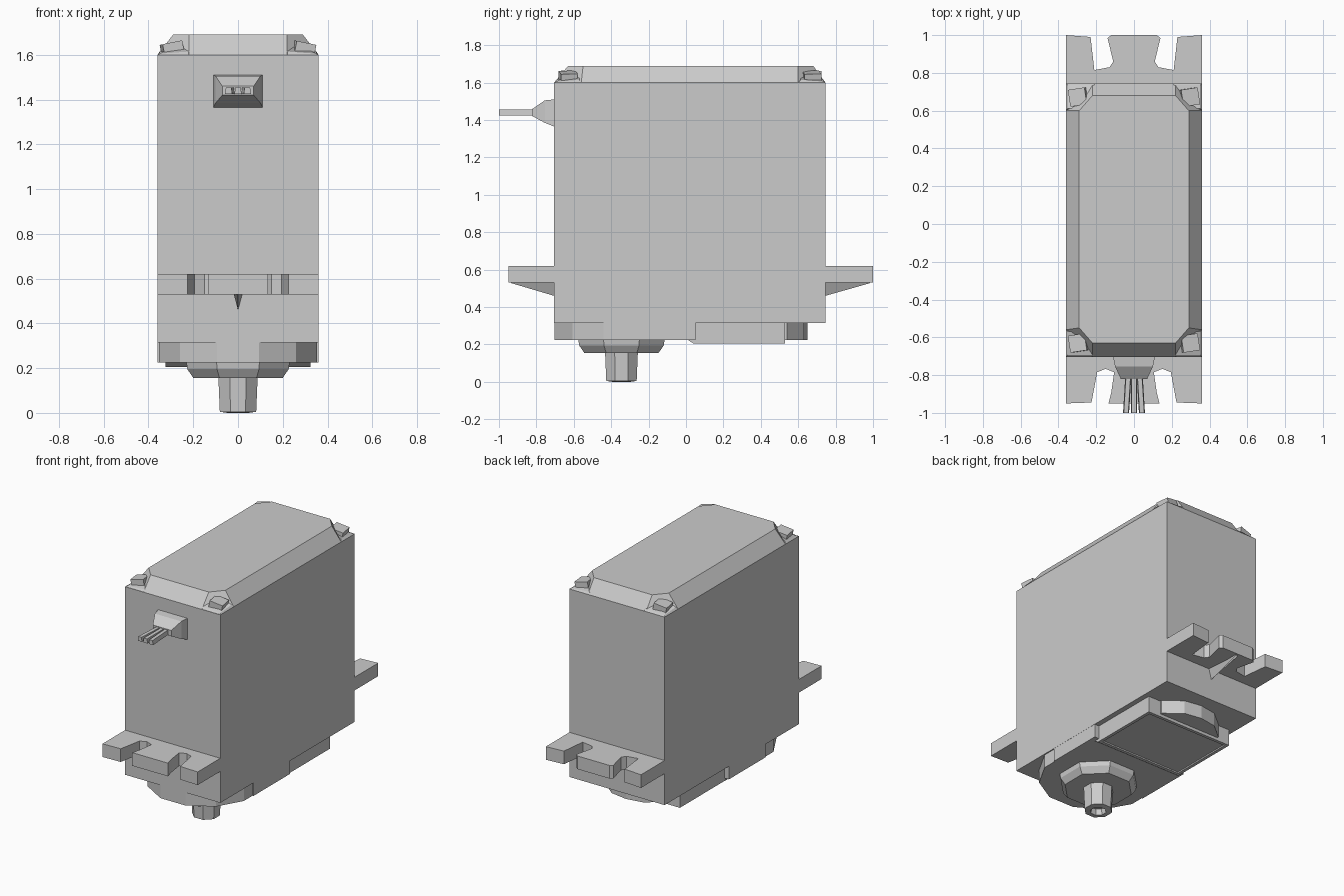
import bpy, bmesh, math
from mathutils import Matrix, Vector

cube = bpy.data.objects.get("Cube")
if cube:
    bpy.data.objects.remove(cube, do_unlink=True)

grey = bpy.data.materials.new("plain grey")
grey.use_nodes = True
GREY = (0.6, 0.6, 0.6, 1)
grey.diffuse_color = GREY
grey.node_tree.nodes["Principled BSDF"].inputs["Base Color"].default_value = GREY


def finish(name, bm):
    bmesh.ops.recalc_face_normals(bm, faces=bm.faces)
    mesh = bpy.data.meshes.new(name)
    bm.to_mesh(mesh)
    bm.free()
    obj = bpy.data.objects.new(name, mesh)
    bpy.context.collection.objects.link(obj)
    mesh.materials.append(grey)
    return obj


def loft(name, rings, open_end=False):
    """Skin a list of matching point rings and cap both ends."""
    bm = bmesh.new()
    loops = [[bm.verts.new(p) for p in ring] for ring in rings]
    for a, b in zip(loops, loops[1:]):
        for i in range(len(a)):
            j = (i + 1) % len(a)
            bm.faces.new((a[i], a[j], b[j], b[i]))
    bm.faces.new(loops[0])
    bm.faces.new(loops[-1])
    return finish(name, bm)


def rect(x, y0, y1, z):
    return [(-x, y0, z), (x, y0, z), (x, y1, z), (-x, y1, z)]


def box(name, x, y0, y1, z0, z1):
    return loft(name, [rect(x, y0, y1, z0), rect(x, y0, y1, z1)])


def prism(name, outline, z0, z1):
    return loft(name, [[(x, y, z) for x, y in outline] for z in (z0, z1)])


def cut_rect(x, y0, y1, cx, fy, by, z):
    """Rectangle with its four corners cut off."""
    return [(-cx, y0, z), (cx, y0, z), (x, fy, z), (x, by, z),
            (cx, y1, z), (-cx, y1, z), (-x, by, z), (-x, fy, z)]


def ring(r, z, n, cy=-0.345, ry=None):
    ry = ry or r
    return [(r * math.cos(math.tau * (i + .5) / n), cy + ry * math.sin(math.tau * (i + .5) / n), z)
            for i in range(n)]


W, FRONT, BACK = 0.36, -0.705, 0.745

# Case and chamfered cover with cut corners
box("case", W, FRONT, BACK, 0.315, 1.6)
loft("cover", [cut_rect(W, FRONT, BACK, 0.22, -0.56, 0.6, 1.6),
               cut_rect(0.29, -0.63, 0.68, 0.22, -0.55, 0.6, 1.69)])

# Corner screws, each in a low sloping seat
for sx, side in ((-1, "right"), (1, "left")):
    for y, sy, end in ((-0.63, -1, "front"), (0.672, 1, "back")):
        loft(f"{end}_{side}_screw_seat", [
            [(sx * a, y + sy * b, 1.6) for a, b in ((.2, -.07), (.36, -.07), (.36, .073), (.2, .073))],
            [(sx * a, y + sy * b, z) for a, b, z in
             ((.215, -.06, 1.67), (.35, -.06, 1.615), (.35, .063, 1.605), (.215, .063, 1.615))]])
        bm = bmesh.new()
        bmesh.ops.create_cube(bm, size=1, matrix=Matrix.Translation((sx * 0.295, y, 1.63))
                              @ Matrix.Rotation(sx * 0.2, 4, 'Y') @ Matrix.Rotation(0.15, 4, 'Z')
                              @ Matrix.Diagonal((0.09, 0.09, 0.05, 1)))
        finish(f"{end}_{side}_screw", bm)

# Mounting ears with two open slots each, and a rib beneath
ears = (("back", [(0, 1), (.12, 1), (.14, .985), (.11, .86), (.13, .83), (.21, .815), (.23, .99), (W, 1)], 0.72),
        ("front", [(0, -.95), (.135, -.95), (.12, -.89), (.105, -.785), (.15, -.767), (.195, -.785),
                   (.225, -.945), (W, -.95)], -0.68))
for end, half, root in ears:
    outline = [(-x, y) for x, y in reversed(half[1:])] + half + [(W, root), (-W, root)]
    prism(f"{end}_mounting_ear", outline, 0.53, 0.62)
    tip = 0.985 if root > 0 else -0.935
    wall = BACK if root > 0 else FRONT
    loft(f"{end}_ear_rib", [
        [(-.02, wall, .535), (.02, wall, .535), (0, wall, .46)],
        [(-.02, tip, .535), (.02, tip, .535), (0, tip, .528)]])

# Cable grip and three wires


def upright(x, y, z0, z1):
    return [(-x, y, z0), (x, y, z0), (x, y, z1), (-x, y, z1)]


loft("cable_grip", [upright(.11, FRONT + .02, 1.365, 1.51), upright(.11, FRONT, 1.365, 1.51),
                    upright(.1, -.755, 1.385, 1.505), upright(.07, -.82, 1.42, 1.46)])
for i, name in enumerate(("right_wire", "middle_wire", "left_wire")):
    x0, x1 = (i - 1) * 0.03, (i - 1) * 0.042
    loft(name, [[(x + dx, y, z) for dx, z in ((-.016, 1.425), (.016, 1.425), (.012, 1.455), (-.012, 1.455))]
                for x, y in ((x0, -.8), (x1, -1))])

# Stepped gearbox: faceted round end, plate and rounded tail
loft("gearbox_round", [ring(.365, .315, 12, ry=.37), ring(.365, .225, 12, ry=.37)])
box("gearbox_block", W - .001, -.345, 0.05, .225, .32)
box("gearbox_rear", .325, 0, .53, .225, .32)
tail = [(-.23, .5), (.23, .5), (.23, .54), (.12, .63), (0, .65), (-.12, .63), (-.23, .54)]
prism("gearbox_tail", tail, .225, .32)

# Cover plate with a shallow recessed panel
bm = bmesh.new()
bottom = [bm.verts.new(p) for p in rect(.325, .04, .53, .205)]
top = [bm.verts.new(p) for p in rect(.325, 0, .53, .23)]
for i in range(4):
    j = (i + 1) % 4
    bm.faces.new((bottom[i], bottom[j], top[j], top[i]))
bm.faces.new(top)
panel = bm.faces.new(bottom)
bmesh.ops.recalc_face_normals(bm, faces=bm.faces)
bmesh.ops.inset_individual(bm, faces=[panel], thickness=.03)
bmesh.ops.inset_individual(bm, faces=[panel], thickness=.002, depth=-.008)
finish("cover_plate", bm)

# Output boss and tapered shaft with a hollow tip
loft("output_boss", [ring(.25, .23, 8), ring(.245, .195, 8), ring(.215, .155, 8)])
loft("output_shaft", [ring(.095, .16, 8), ring(.088, .005, 8), ring(.05, 0, 8), ring(.045, .04, 8)])
